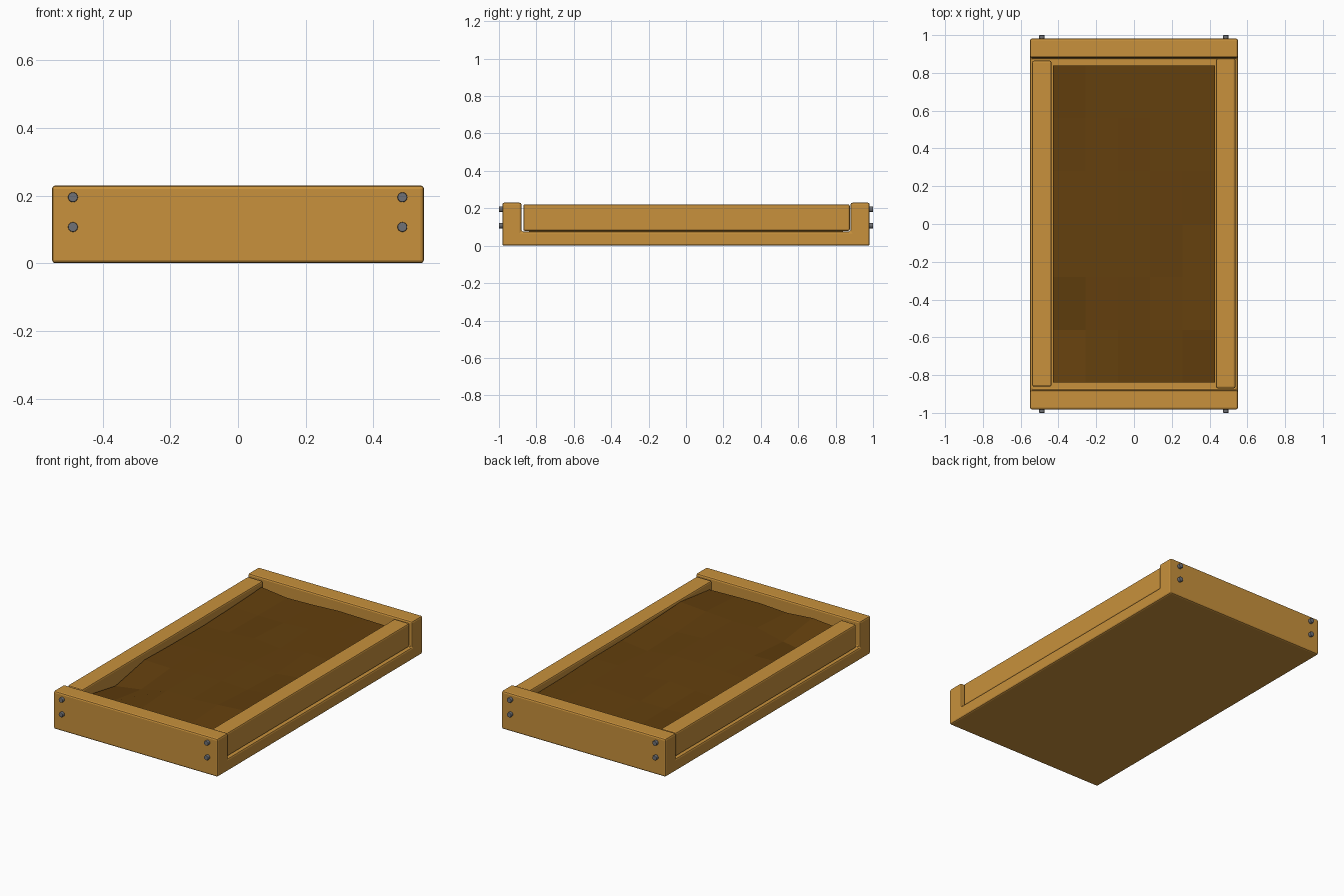
import bpy, bmesh, math, random
from mathutils import Matrix

if "Cube" in bpy.data.objects:
    bpy.data.objects.remove(bpy.data.objects["Cube"])

random.seed(4)


def material(name, rgb):
    m = bpy.data.materials.new(name)
    m.diffuse_color = (*rgb, 1)
    m.use_nodes = True
    m.node_tree.nodes["Principled BSDF"].inputs["Base Color"].default_value = m.diffuse_color
    return m


wood = material("golden wood", (0.578, 0.283, 0.045))
soil_mat = material("dark soil", (0.125, 0.050, 0.004))
metal = material("grey metal", (0.16, 0.165, 0.18))


def finish(bm, name, mat, bevel=0):
    bmesh.ops.recalc_face_normals(bm, faces=bm.faces[:])
    me = bpy.data.meshes.new(name)
    bm.to_mesh(me)
    bm.free()
    me.materials.append(mat)
    ob = bpy.data.objects.new(name, me)
    bpy.context.collection.objects.link(ob)
    if bevel:
        mod = ob.modifiers.new("bevel", 'BEVEL')
        mod.width = bevel
        mod.segments = 2
        mod.limit_method = 'ANGLE'
    return ob


# Tray: U-shaped profile (floor and two end boards) extruded across x
profile = [(-0.982, 0.005), (0.982, 0.005), (0.982, 0.23), (0.88, 0.23),
           (0.88, 0.075), (-0.88, 0.075), (-0.88, 0.23), (-0.982, 0.23)]
profile = [(y, 0 if z == 0.005 else z) for y, z in profile]
bm = bmesh.new()
face = bm.faces.new([bm.verts.new((-0.55, y, z)) for y, z in profile])
ext = bmesh.ops.extrude_face_region(bm, geom=[face])
bmesh.ops.translate(bm, vec=(1.1, 0, 0),
                    verts=[v for v in ext["geom"] if isinstance(v, bmesh.types.BMVert)])
finish(bm, "tray", wood, 0.01)

# Side boards resting on the tray
for name, x, y, length in (("left_side_board", -0.488, 0.002, 1.725),
                           ("right_side_board", 0.486, 0.003, 1.746)):
    bm = bmesh.new()
    bmesh.ops.create_cube(bm, size=1, matrix=Matrix.Translation((x, y, 0.15))
                          @ Matrix.Diagonal((0.102, length, 0.142, 1)))
    finish(bm, name, wood, 0.009)

# Soil: block with an uneven faceted top
NX, NY = 5, 6
low_high = {(0, 1): 0.13, (1, 1): 0.155, (5, 1): 0.212, (5, 2): 0.2, (4, 1): 0.2}
bm = bmesh.new()
top = [[bm.verts.new((-0.43 + 0.86 * i / NX, -0.84 + 1.68 * j / NY,
                      low_high.get((i, j), 0.184 + random.uniform(-0.012, 0.012))))
        for j in range(NY + 1)] for i in range(NX + 1)]
for i in range(NX):
    for j in range(NY):
        bm.faces.new((top[i][j], top[i + 1][j], top[i + 1][j + 1], top[i][j + 1]))
rim = [e for e in bm.edges if e.is_boundary]
ext = bmesh.ops.extrude_edge_only(bm, edges=rim)
for v in ext["geom"]:
    if isinstance(v, bmesh.types.BMVert):
        v.co.z = 0.07
finish(bm, "soil", soil_mat)

# Bolts on both end boards
for end, s in (("front", -1), ("back", 1)):
    for side, x in (("left", -0.488), ("right", 0.486)):
        for level, z in (("lower", 0.107), ("upper", 0.195)):
            bm = bmesh.new()
            bmesh.ops.create_cone(
                bm, cap_ends=True, segments=16, radius1=0.0145, radius2=0.0145, depth=0.04,
                matrix=Matrix.Translation((x, s * 0.98, z)) @ Matrix.Rotation(math.pi / 2, 4, 'X'))
            finish(bm, f"{end}_{side}_{level}_bolt", metal, 0.003)
